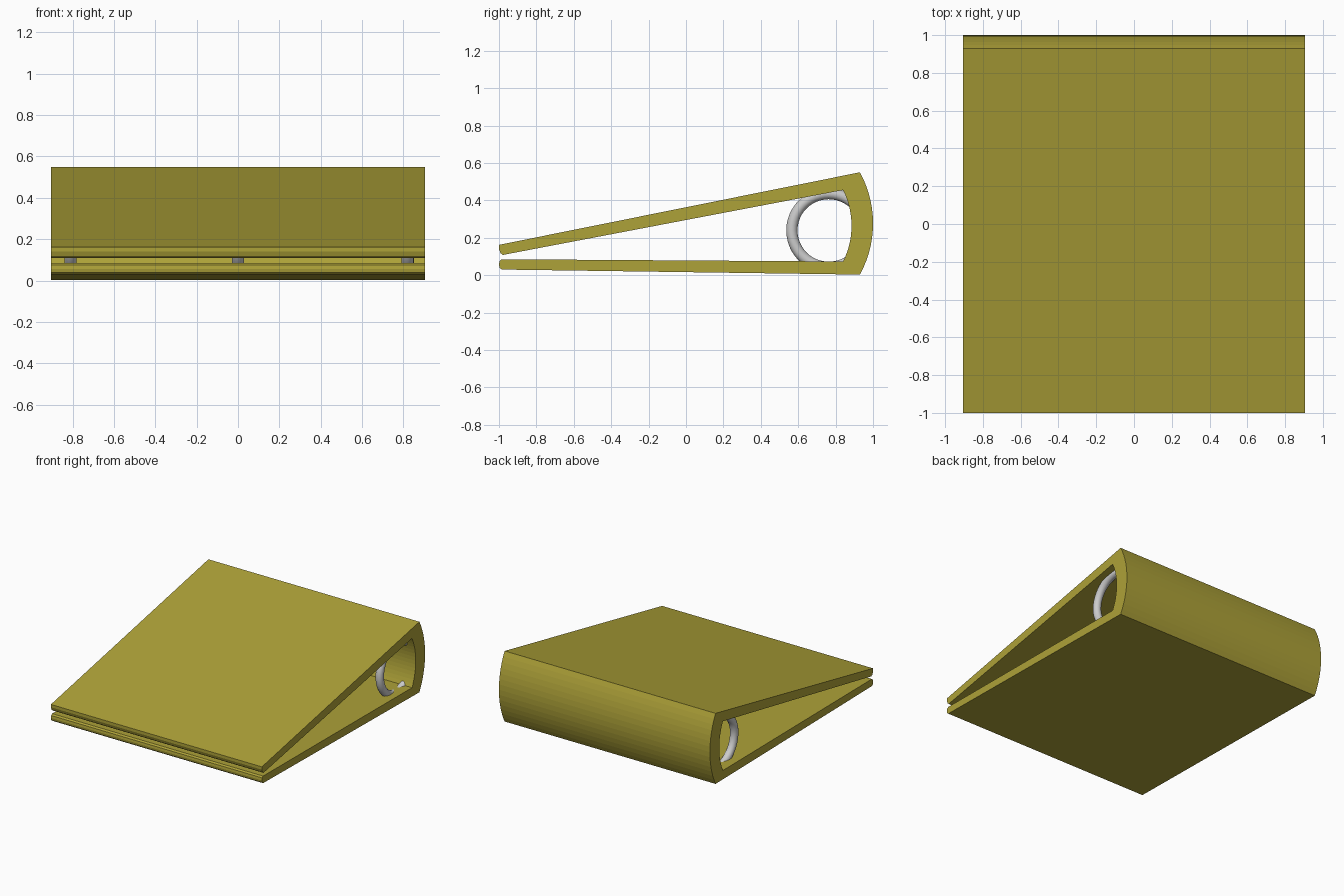
import bpy, bmesh, math
from mathutils import Vector

if "Cube" in bpy.data.objects:
    bpy.data.objects.remove(bpy.data.objects["Cube"])


def arc(a, b, bulge, n):
    """Points on a circular arc from a to b that bulges by `bulge` toward +y."""
    a, b = Vector(a), Vector(b)
    half = (b - a).length / 2
    r = (half ** 2 + bulge ** 2) / (2 * bulge)
    mid = (a + b) / 2
    out = Vector((a.y - b.y, b.x - a.x)).normalized()
    if out.x < 0:
        out = -out
    along = (b - a).normalized()
    c = mid - out * (r - bulge)
    t = math.asin(half / r)
    return [tuple(c + out * r * math.cos(s) + along * r * math.sin(s))
            for s in (-t + 2 * t * i / n for i in range(n + 1))]


# Cover: side profile (y, z) with curved spine and softened front edges
profile = [(-1.0, 0.162)]
profile += arc((0.93, 0.55), (0.93, 0.003), 0.07, 14)
profile += [(-0.985, 0.03), (-0.997, 0.04), (-1.0, 0.057), (-0.997, 0.075), (-0.985, 0.085)]
profile += arc((0.84, 0.073), (0.84, 0.455), 0.045, 14)
profile += [(-0.98, 0.108), (-0.992, 0.118), (-1.0, 0.14)]

bm = bmesh.new()
face = bm.faces.new([bm.verts.new((-0.905, y, z)) for y, z in profile])
ext = bmesh.ops.extrude_face_region(bm, geom=[face])
bmesh.ops.translate(bm, vec=(1.81, 0, 0),
                    verts=[v for v in ext["geom"] if isinstance(v, bmesh.types.BMVert)])
bmesh.ops.recalc_face_normals(bm, faces=bm.faces)
mesh = bpy.data.meshes.new("binder_cover")
bm.to_mesh(mesh)
bm.free()
cover = bpy.data.objects.new("binder_cover", mesh)
bpy.context.collection.objects.link(cover)
mat = bpy.data.materials.new("mustard_cover")
mat.diffuse_color = (0.42, 0.36, 0.04, 1)
mat.use_nodes = True
mat.node_tree.nodes["Principled BSDF"].inputs["Base Color"].default_value = mat.diffuse_color
mesh.materials.append(mat)

# Three rings sunk into the cover and spine
for i, x in enumerate((-0.81, 0.0, 0.82)):
    bpy.ops.mesh.primitive_torus_add(location=(x, 0.763, 0.239), rotation=(0, math.pi / 2, 0),
                                     major_radius=0.197, minor_radius=0.03,
                                     major_segments=48, minor_segments=16)
    ring = bpy.context.object
    ring.name = f"binder_ring_{i + 1}"
    bpy.ops.object.shade_smooth()
